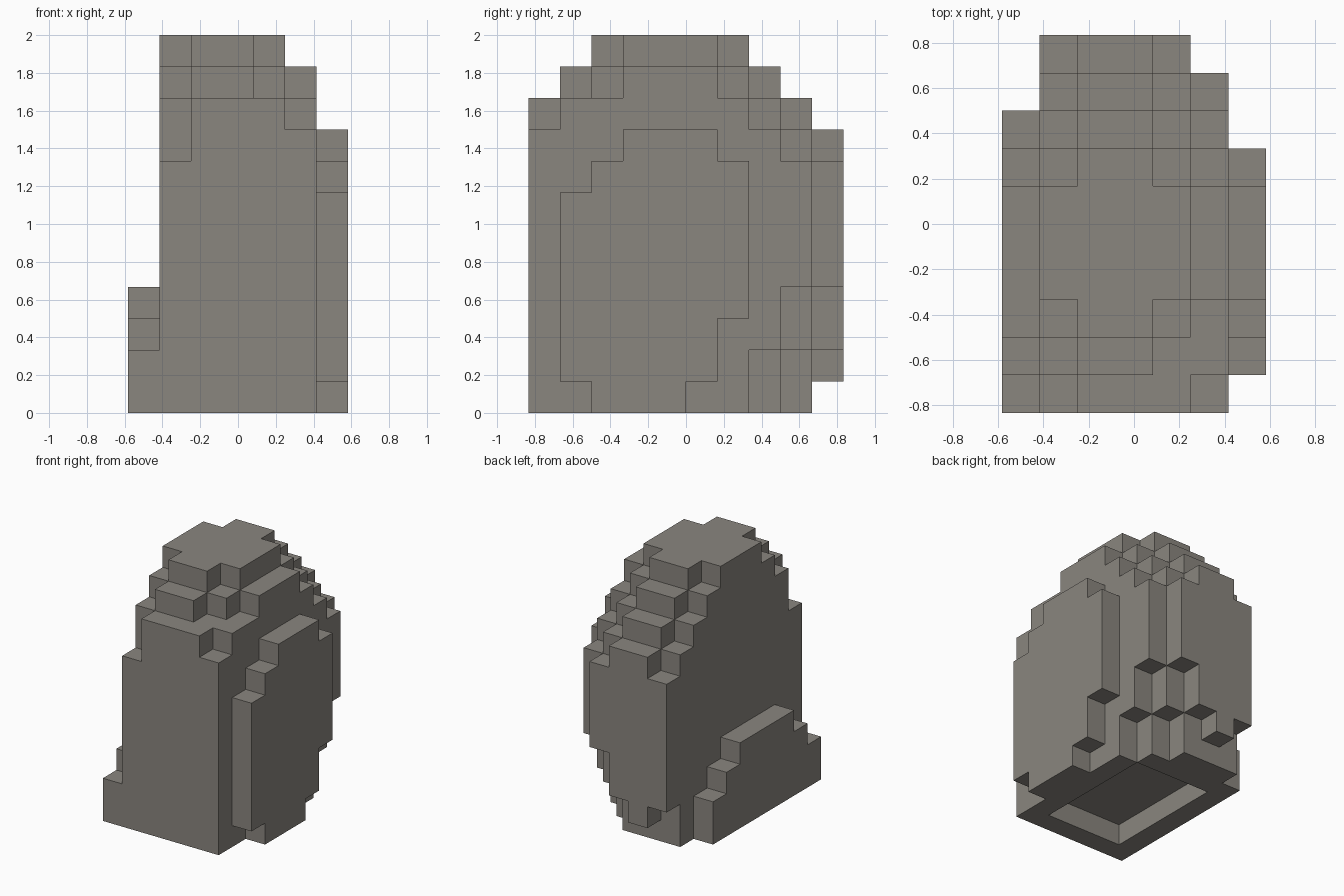
import bpy
import bmesh
from mathutils import Vector

old = bpy.data.objects.get("Cube")
if old:
    bpy.data.objects.remove(old, do_unlink=True)

U = 1 / 6                              # size of one block
ORIGIN = Vector((-3.5, -5.0, 0.0))     # grid corner, in blocks

stone = bpy.data.materials.new("warm_grey_stone")
stone.use_nodes = True
COLOUR = (0.254, 0.238, 0.212, 1.0)
stone.diffuse_color = COLOUR
stone.node_tree.nodes["Principled BSDF"].inputs["Base Color"].default_value = COLOUR


def column_slab(x, y0, tops, bottoms):
    """Blocks of one slab: a stack from bottom to top for each step in y."""
    return {(x, y0 + n, z)
            for n, (t, b) in enumerate(zip(tops, bottoms))
            for z in range(b, t)}


def build(name, cells):
    """Skin a set of blocks with outward quads on its exposed sides only."""
    bm = bmesh.new()
    verts = {}

    def vert(p):
        if p not in verts:
            verts[p] = bm.verts.new((Vector(p) + ORIGIN) * U)
        return verts[p]

    for cell in sorted(cells):
        for axis in range(3):
            u, v = (axis + 1) % 3, (axis + 2) % 3
            for side in (0, 1):
                nxt = list(cell)
                nxt[axis] += 2 * side - 1
                if tuple(nxt) in cells:
                    continue
                quad = []
                for du, dv in ((0, 0), (1, 0), (1, 1), (0, 1)):
                    p = list(cell)
                    p[axis] += side
                    p[u] += du
                    p[v] += dv
                    quad.append(vert(tuple(p)))
                bm.faces.new(quad if side else quad[::-1])
    mesh = bpy.data.meshes.new(name)
    bm.to_mesh(mesh)
    bm.free()
    mesh.materials.append(stone)
    obj = bpy.data.objects.new(name, mesh)
    bpy.context.collection.objects.link(obj)
    return obj


# Domed main body: tops and undersides of each slab, front to back
body = set()
for x, tops, bottoms in (
    (1, (8, 10, 11, 12, 12, 12, 11, 10, 9, 8), (0,) * 9 + (2,)),
    (2, (10, 11, 12, 12, 12, 12, 12, 11, 10, 9), (0,) * 9 + (1,)),
    (3, (10, 11, 12, 12, 12, 12, 12, 11, 10, 9), (0,) * 9 + (2,)),
    (4, (10, 10, 11, 12, 12, 12, 11, 10, 9, 8), (0,) * 8 + (2, 4)),
    (5, (9, 10, 10, 11, 11, 11, 10, 9, 8), (0,) * 7 + (2, 4)),
):
    body |= column_slab(x, 0, tops, bottoms)

# Shallow rectangular recess in the underside
body -= {(x, y, 0) for x in range(1, 5) for y in range(1, 7)}
build("main_body", body)

# Tall stepped plate on the left side
build("left_side_plate",
      column_slab(6, 1, (7, 8, 9, 9, 9, 8), (1, 0, 0, 0, 1, 3)))

# Low stepped plate along the right side
build("right_side_plate",
      column_slab(0, 0, (2, 3, 4, 4, 4, 4, 3, 2), (0,) * 8))
